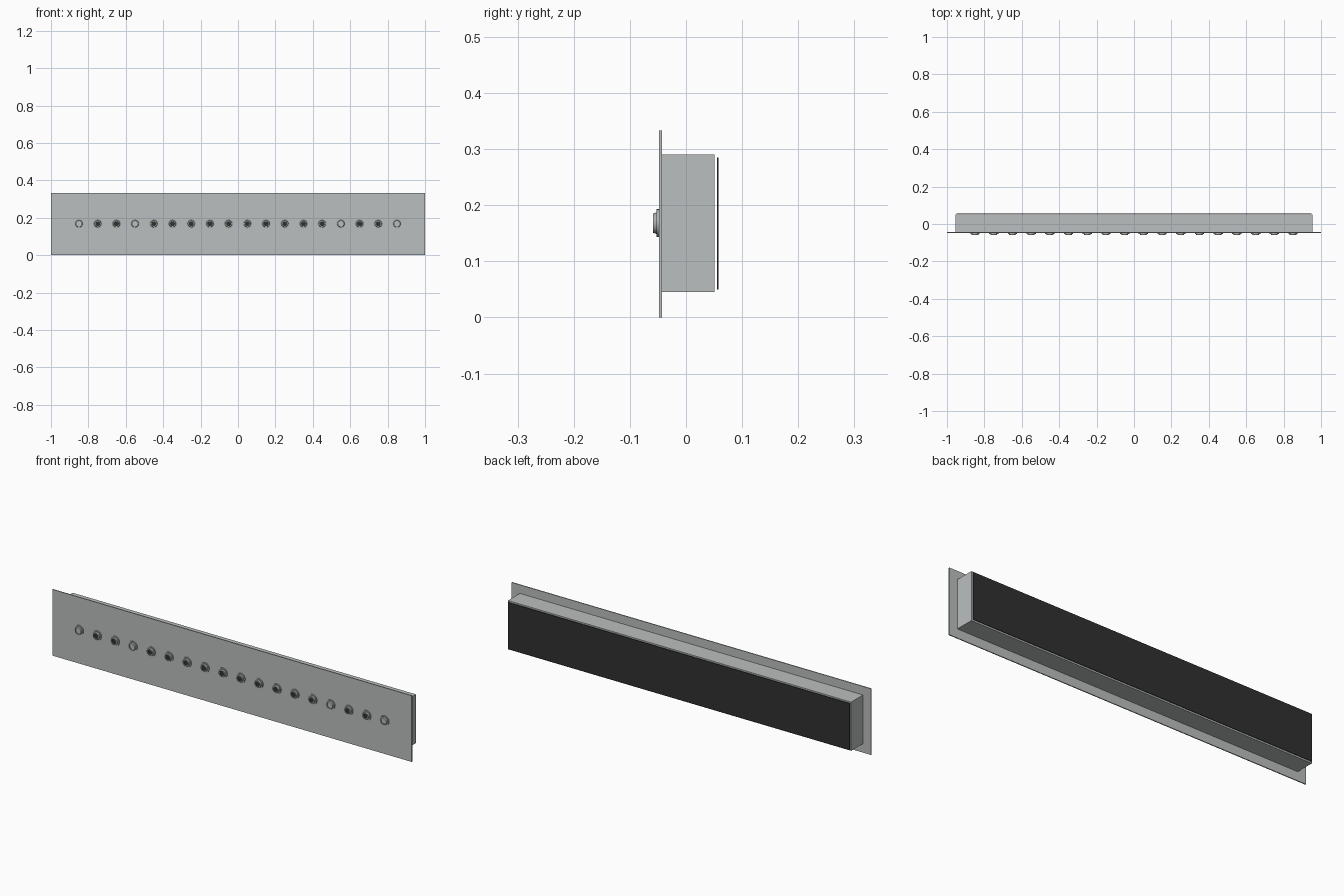
import bpy
from mathutils import Matrix
import math

cube = bpy.data.objects.get("Cube")
if cube:
    bpy.data.objects.remove(cube, do_unlink=True)


def material(name, rgb):
    m = bpy.data.materials.new(name)
    m.use_nodes = True
    color = (*rgb, 1)
    m.diffuse_color = color
    m.node_tree.nodes["Principled BSDF"].inputs["Base Color"].default_value = color
    return m


metal = material("brushed metal", (0.50, 0.52, 0.52))
black = material("matt black", (0.03, 0.03, 0.03))
steel = material("connector steel", (0.42, 0.43, 0.43))


def box(name, half_x, y, z, mat):
    """Box centred on x, spanning the given y and z ranges."""
    bpy.ops.mesh.primitive_cube_add(size=1, location=(0, sum(y) / 2, sum(z) / 2))
    o = bpy.context.object
    o.name = name
    o.data.transform(Matrix.Diagonal((half_x * 2, y[1] - y[0], z[1] - z[0], 1)))
    o.data.materials.append(mat)
    return o


def lathe(name, x, profile, mats):
    """Revolve (radius, y) points round the connector axis; one material per ring."""
    n = 24
    verts, faces, slots = [], [], []
    for r, y in profile:
        for k in range(n):
            a = 2 * math.pi * k / n
            verts.append((r * math.cos(a), y, r * math.sin(a)))
    for i in range(len(profile) - 1):
        for k in range(n):
            j = (k + 1) % n
            faces.append((i * n + k, i * n + j, (i + 1) * n + j, (i + 1) * n + k))
            slots.append(0)
    faces.append(tuple((len(profile) - 1) * n + k for k in range(n)))
    slots.append(1)
    mesh = bpy.data.meshes.new(name)
    mesh.from_pydata(verts, [], faces)
    for m in mats:
        mesh.materials.append(m)
    mesh.polygons.foreach_set("material_index", slots)
    o = bpy.data.objects.new(name, mesh)
    o.location = (x, 0, 0.168)
    bpy.context.collection.objects.link(o)
    bpy.ops.object.select_all(action='DESELECT')
    o.select_set(True)
    bpy.context.view_layer.objects.active = o
    bpy.ops.object.shade_smooth_by_angle(angle=math.radians(30))


# Face plate, rear housing and separate back cover
box("front_panel", 1.0, (-0.048, -0.043), (0, 0.333), metal)
box("rear_housing", 0.955, (-0.043, 0.051), (0.045, 0.29), metal)
box("back_cover", 0.95, (0.055, 0.058), (0.05, 0.285), black)

# Row of connectors: flange, stepped collar and inset centre
profile = [(0.025, -0.048), (0.025, -0.053), (0.019, -0.053),
           (0.017, -0.059), (0.013, -0.059), (0.013, -0.056)]
for i in range(18):
    is_metal = i in (0, 3, 14, 17)
    lathe(f"connector_{i + 1}", -0.85 + i * 0.1, profile,
          [steel, metal if is_metal else black])
